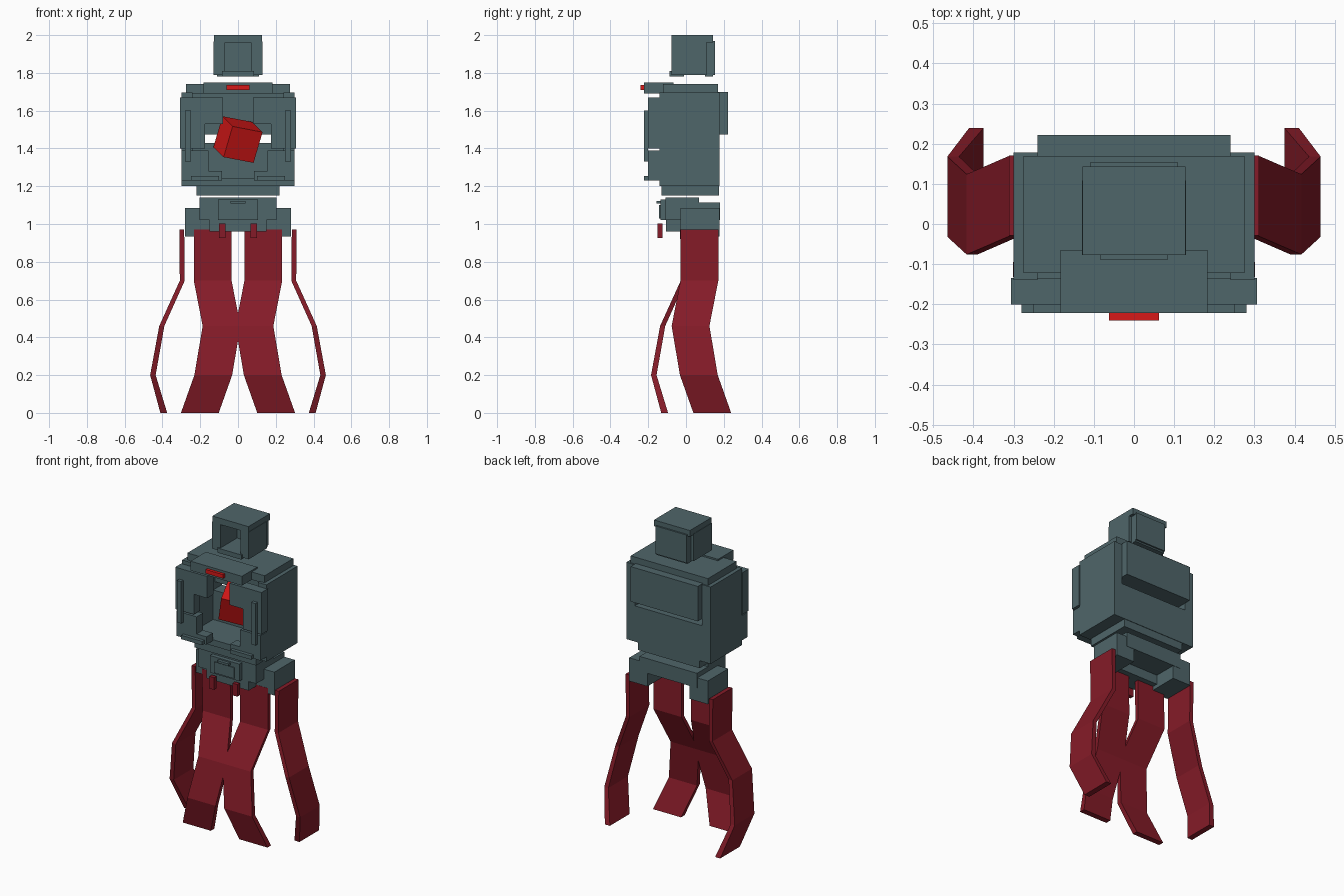
import bpy, bmesh
from mathutils import Matrix, Vector

if "Cube" in bpy.data.objects:
    bpy.data.objects.remove(bpy.data.objects["Cube"])


def material(name, rgb):
    m = bpy.data.materials.new(name)
    m.diffuse_color = (*rgb, 1)
    m.use_nodes = True
    m.node_tree.nodes["Principled BSDF"].inputs["Base Color"].default_value = m.diffuse_color
    return m


SLATE = material("slate", (0.078, 0.132, 0.144))
MAROON = material("maroon", (0.235, 0.011, 0.021))
RED = material("bright red", (0.68, 0.009, 0.009))


def make(name, bm, mat):
    bmesh.ops.recalc_face_normals(bm, faces=bm.faces)
    me = bpy.data.meshes.new(name)
    bm.to_mesh(me)
    bm.free()
    me.materials.append(mat)
    ob = bpy.data.objects.new(name, me)
    bpy.context.collection.objects.link(ob)
    return ob


def box(name, x, y, z, mat=SLATE):
    """Box from (min, max) ranges."""
    bm = bmesh.new()
    bmesh.ops.create_cube(bm, size=1)
    for v in bm.verts:
        for i, (a, b) in enumerate((x, y, z)):
            v.co[i] = a if v.co[i] < 0 else b
    return make(name, bm, mat)


def pair(name, x, y, z, mat=SLATE):
    box("right_" + name, x, y, z, mat)
    box("left_" + name, (-x[1], -x[0]), y, z, mat)


def mid(name, w, y, z, mat=SLATE):
    box(name, (-w, w), y, z, mat)


# head: hollow shell open at the front, notched at the back corners
mid("head_top", 0.128, (-0.077, 0.143), (1.96, 2.0))
pair("head_side", (0.07, 0.13), (-0.077, 0.108), (1.79, 1.965))
mid("head_back", 0.11, (0.09, 0.153), (1.79, 1.97))
mid("head_back_foot", 0.11, (0.10, 0.143), (1.78, 1.79))
mid("head_floor", 0.07, (-0.07, 0.10), (1.79, 1.81))
mid("chin", 0.085, (-0.088, -0.01), (1.78, 1.81))

# torso shell, with a slot between the two thick back plates
mid("shoulder_plate", 0.275, (-0.122, 0.17), (1.69, 1.74))
pair("torso_side", (0.24, 0.30), (-0.14, 0.178), (1.2, 1.695))
mid("torso_floor", 0.24, (-0.14, 0.17), (1.2, 1.24))
mid("upper_back_plate", 0.24, (0.11, 0.222), (1.475, 1.70))
mid("lower_back_plate", 0.24, (0.09, 0.178), (1.2, 1.43))

# chest armour around the core opening
pair("chest_column", (0.175, 0.307), (-0.2, -0.135), (1.40, 1.67))
pair("chest_inner", (0.08, 0.175), (-0.2, -0.135), (1.53, 1.67))
pair("rib_block", (0.155, 0.30), (-0.2, -0.135), (1.23, 1.39))
pair("rib_step", (0.085, 0.155), (-0.2, -0.135), (1.23, 1.28))
pair("chest_strip", (0.25, 0.28), (-0.222, -0.2), (1.33, 1.60))
pair("rib_strip", (0.10, 0.25), (-0.222, -0.2), (1.23, 1.255))
mid("collar", 0.183, (-0.222, -0.065), (1.69, 1.75))
mid("collar_badge", 0.062, (-0.24, -0.222), (1.71, 1.735), RED)

# tilted core cube
e3 = Vector((-0.309, 0.899, 0.309)).normalized()
e1 = Vector((0.926, 0.35, -0.185))
e1 = (e1 - e1.dot(e3) * e3).normalized()
e2 = e3.cross(e1)
bm = bmesh.new()
bmesh.ops.create_cube(bm, size=0.174)
bmesh.ops.transform(bm, verts=bm.verts, matrix=Matrix((e1, e3, e2)).transposed().to_4x4())
bmesh.ops.translate(bm, verts=bm.verts, vec=(0, 0.0, 1.447))
make("core_cube", bm, RED)

# waist, pelvis and hips
mid("waist_plate", 0.22, (-0.13, 0.175), (1.15, 1.2))
mid("pelvis_front", 0.205, (-0.108, 0.07), (1.02, 1.14))
mid("pelvis_back", 0.205, (0.07, 0.18), (1.02, 1.115))
mid("pelvis_base", 0.15, (-0.105, 0.03), (0.96, 1.02))
pair("hip_block", (0.15, 0.28), (-0.03, 0.178), (0.935, 1.085))
mid("buckle_plate", 0.105, (-0.135, -0.10), (1.02, 1.13))
mid("buckle", 0.07, (-0.142, -0.135), (1.03, 1.10))
mid("buckle_bar", 0.04, (-0.155, -0.135), (1.108, 1.122))
pair("belt_tab", (0.065, 0.10), (-0.15, -0.125), (0.925, 1.003), MAROON)

# ribbons: height, inner edge, outer edge, sideways shift
RIBBON = ((0.97, 0.285, 0.311, 0.0), (0.70, 0.282, 0.308, 0.0), (0.46, 0.390, 0.417, -0.047),
          (0.20, 0.436, 0.465, -0.003), (0.0, 0.375, 0.411, 0.068))


def ribbon(name, place):
    """Loft the ribbon; place maps (outward, sideways) to x, y."""
    bm = bmesh.new()
    rings = []
    for z, a, b, s in RIBBON:
        corners = ((a, s - 0.1), (b, s - 0.1), (b, s + 0.1), (a, s + 0.1))
        rings.append([bm.verts.new((*place(*c), z)) for c in corners])
    for r, q in zip(rings, rings[1:]):
        for i in range(4):
            j = (i + 1) % 4
            bm.faces.new((r[i], r[j], q[j], q[i]))
    bm.faces.new(rings[0])
    bm.faces.new(rings[-1])
    make(name, bm, MAROON)


for side, k in (("right", 1), ("left", -1)):
    ribbon(side + "_side_ribbon", lambda o, s: (k * o, s + 0.071))
    ribbon(side + "_front_ribbon", lambda o, s: (k * (s + 0.134), 0.28 - o))
